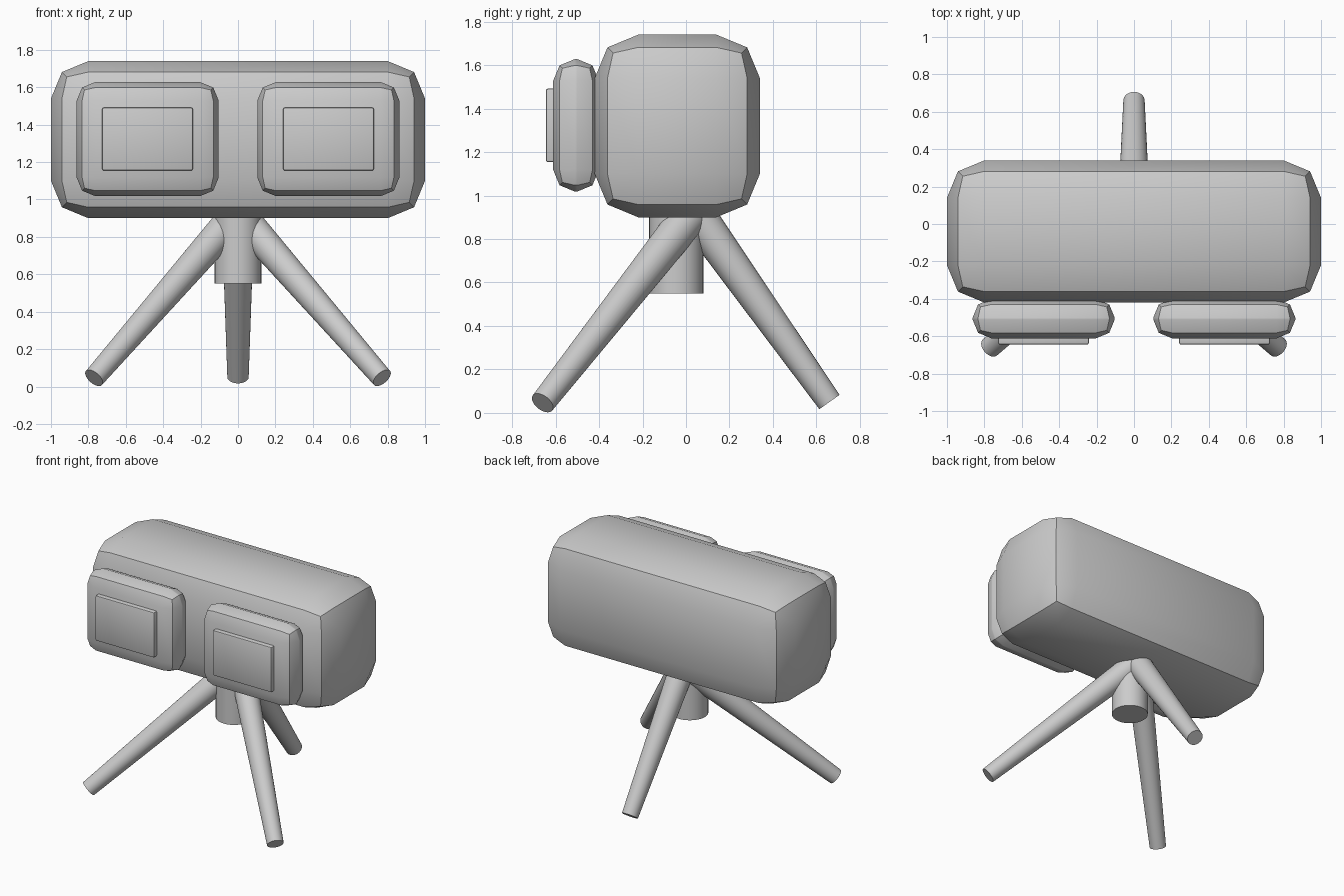
import bpy, bmesh, math
from mathutils import Vector

cube = bpy.data.objects.get("Cube")
if cube:
    bpy.data.objects.remove(cube, do_unlink=True)

GREY = (0.6, 0.6, 0.6, 1)
mat = bpy.data.materials.new("plain grey")
mat.use_nodes = True
mat.diffuse_color = GREY
mat.node_tree.nodes["Principled BSDF"].inputs["Base Color"].default_value = GREY


def finish(bm, name, location):
    """Turn a bmesh into a smooth-shaded object with sharp edges kept."""
    mesh = bpy.data.meshes.new(name)
    bmesh.ops.recalc_face_normals(bm, faces=bm.faces)
    bm.to_mesh(mesh)
    bm.free()
    mesh.polygons.foreach_set("use_smooth", [True] * len(mesh.polygons))
    mesh.set_sharp_from_angle(angle=math.radians(30))
    mesh.materials.append(mat)
    obj = bpy.data.objects.new(name, mesh)
    obj.location = location
    bpy.context.collection.objects.link(obj)
    return obj


def rounded_box(name, center, size, radius):
    bm = bmesh.new()
    bmesh.ops.create_cube(bm, size=1)
    bmesh.ops.scale(bm, vec=size, verts=bm.verts)
    bmesh.ops.bevel(bm, geom=list(bm.edges), offset=radius, segments=2,
                    profile=0.5, affect='EDGES', clamp_overlap=True)
    return finish(bm, name, center)


def rod(name, start, end, r_start, r_end, sides=32):
    start, end = Vector(start), Vector(end)
    axis = end - start
    bm = bmesh.new()
    bmesh.ops.create_cone(bm, cap_ends=True, segments=sides, radius1=r_start,
                          radius2=r_end, depth=axis.length)
    turn = Vector((0, 0, 1)).rotation_difference(axis).to_matrix()
    bmesh.ops.rotate(bm, matrix=turn, verts=bm.verts)
    return finish(bm, name, (start + end) / 2)


# Main housing
rounded_box("housing", (0, -0.04, 1.32), (2, 0.76, 0.84), 0.2)

# Paired eyepieces with raised plates
for side, s in (("left", 1), ("right", -1)):
    rounded_box(side + "_eyepiece", (s * 0.483, -0.506, 1.323), (0.76, 0.21, 0.61), 0.1)
    rounded_box(side + "_plate", (s * 0.484, -0.61, 1.323), (0.485, 0.07, 0.338), 0.01)

# Tripod hub
rod("hub", (0, -0.045, 0.55), (0, -0.045, 1.0), 0.125, 0.125)

# Three tapered legs meeting under the housing
apex = (0, 0.035, 0.93)
for name, foot in (("front_left_leg", (0.77, -0.66, 0.046)),
                   ("front_right_leg", (-0.77, -0.66, 0.046)),
                   ("back_leg", (0, 0.66, 0.05))):
    rod(name, apex, foot, 0.088, 0.057)
